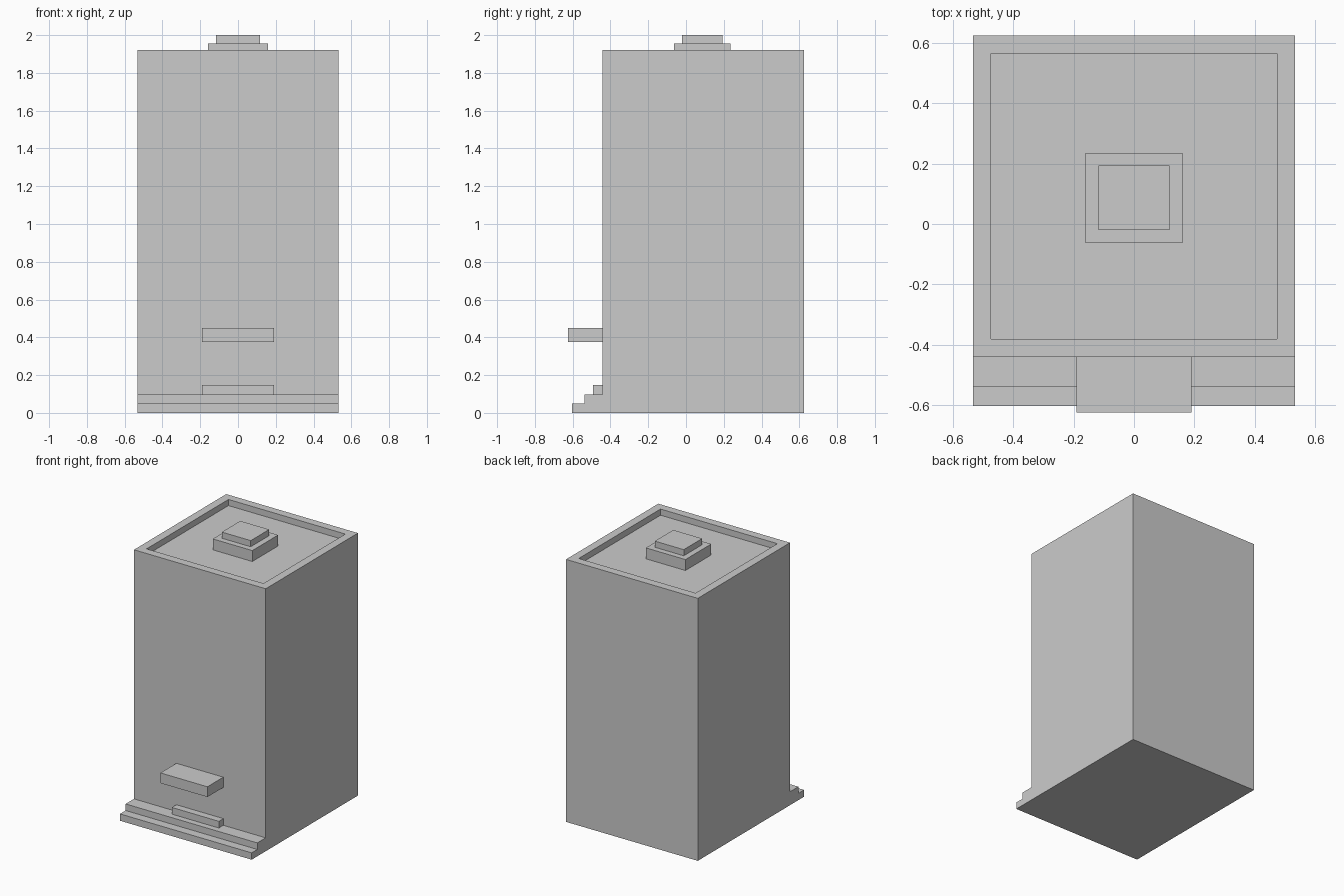
import bpy, bmesh
from mathutils import Vector

if "Cube" in bpy.data.objects:
    bpy.data.objects.remove(bpy.data.objects["Cube"])


def finish(name, bm):
    bmesh.ops.recalc_face_normals(bm, faces=bm.faces)
    me = bpy.data.meshes.new(name)
    bm.to_mesh(me)
    bm.free()
    ob = bpy.data.objects.new(name, me)
    bpy.context.collection.objects.link(ob)
    return ob


def box(name, x, y, z):
    """Box from (min, max) ranges."""
    bm = bmesh.new()
    bmesh.ops.create_cube(bm, size=1)
    for v in bm.verts:
        v.co = [r[0] if c < 0 else r[1] for c, r in zip(v.co, (x, y, z))]
    return finish(name, bm)


# Tower with full-width front steps: side profile (y, z) extruded along x
W, FRONT, BACK, ROOF = 0.533, -0.441, 0.625, 1.92
profile = [(-0.603, 0), (BACK, 0), (BACK, ROOF), (FRONT, ROOF),
           (FRONT, 0.098), (-0.538, 0.098), (-0.538, 0.05), (-0.603, 0.05)]
bm = bmesh.new()
face = bm.faces.new([bm.verts.new((-W, y, z)) for y, z in profile])
ext = bmesh.ops.extrude_face_region(bm, geom=[face], use_keep_orig=True)
for v in ext["geom"]:
    if isinstance(v, bmesh.types.BMVert):
        v.co.x = W
bmesh.ops.recalc_face_normals(bm, faces=bm.faces)

# Sunken roof behind a parapet
top = max((f for f in bm.faces if f.normal.z > 0.9),
          key=lambda f: f.calc_center_median().z)
bmesh.ops.inset_region(bm, faces=[top], thickness=0.085)
floor = bmesh.ops.extrude_discrete_faces(bm, faces=[top])["faces"][0]
bmesh.ops.translate(bm, verts=floor.verts, vec=Vector((0, 0, -0.045)))
finish("tower_body", bm)

# Roof housing
box("roof_housing", (-0.16, 0.16), (-0.063, 0.235), (1.875, 1.955))
box("roof_housing_cap", (-0.117, 0.117), (-0.02, 0.193), (1.955, 2.0))

# Entrance canopy and door step
box("entrance_canopy", (-0.19, 0.19), (-0.625, FRONT), (0.375, 0.45))
box("door_step", (-0.19, 0.19), (-0.493, FRONT), (0.098, 0.147))
